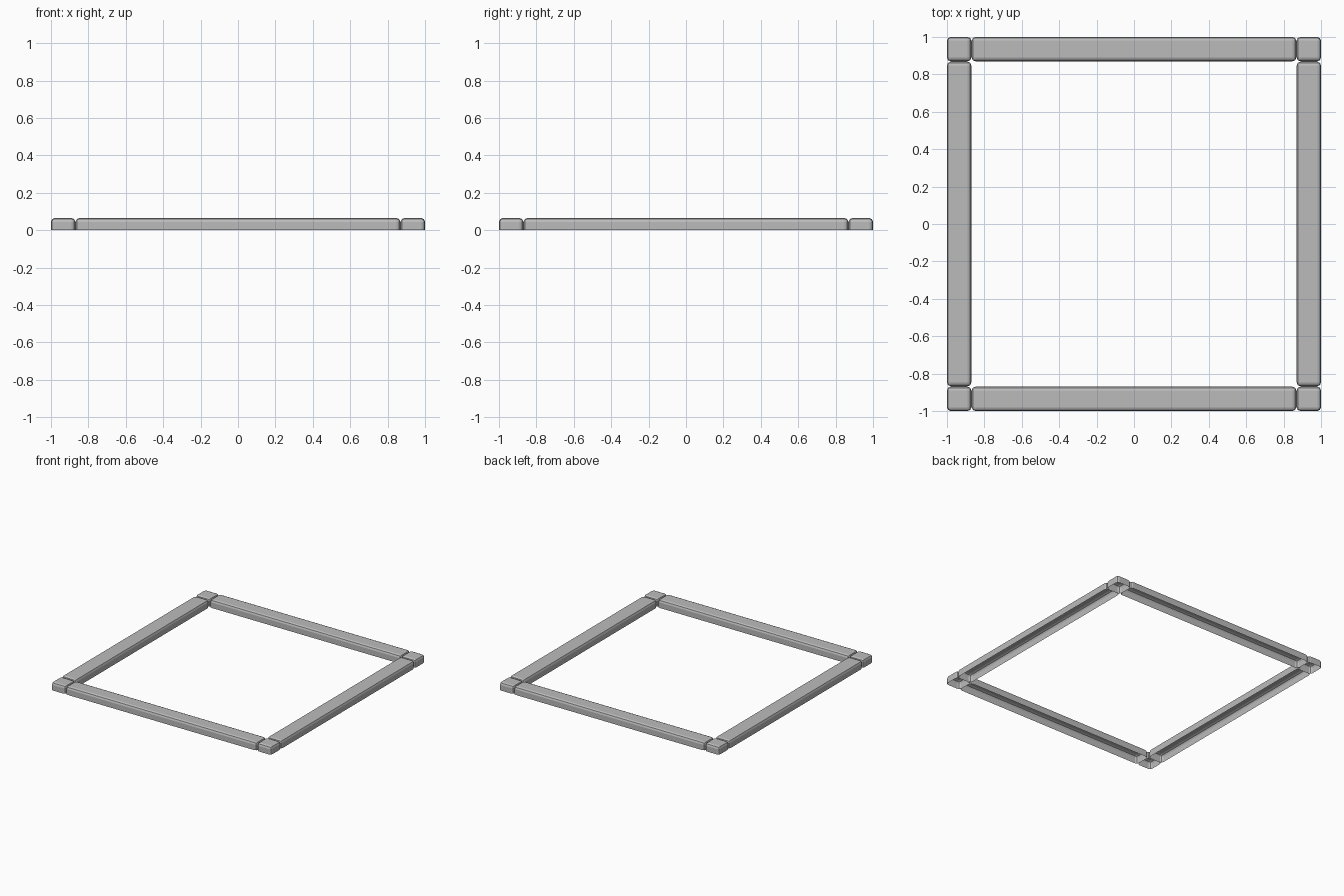
import bpy, bmesh

if "Cube" in bpy.data.objects:
    bpy.data.objects.remove(bpy.data.objects["Cube"])

W, H, L = 0.13, 0.065, 1.735   # rail width, height, length
C = 0.935                      # centre line of the frame

stone = bpy.data.materials.new("mid_grey")
stone.diffuse_color = (0.5, 0.5, 0.5, 1)
stone.use_nodes = True
stone.node_tree.nodes["Principled BSDF"].inputs["Base Color"].default_value = stone.diffuse_color


def kerb(name, x, y, sx, sy):
    """Hollow, open-bottomed block with rounded top and upright edges."""
    bm = bmesh.new()
    bmesh.ops.create_cube(bm, size=1)
    for v in bm.verts:
        v.co = (v.co.x * sx, v.co.y * sy, (v.co.z + 0.5) * H)
    bottom = [f for f in bm.faces if f.normal.z < -0.5]
    bmesh.ops.delete(bm, geom=bottom, context='FACES_ONLY')
    edges = [e for e in bm.edges if max(v.co.z for v in e.verts) > H / 2]
    bmesh.ops.bevel(bm, geom=edges, offset=0.02, offset_type='OFFSET',
                    segments=2, profile=0.5, affect='EDGES')
    me = bpy.data.meshes.new(name)
    bm.to_mesh(me)
    bm.free()
    me.materials.append(stone)
    ob = bpy.data.objects.new(name, me)
    ob.location = (x, y, 0)
    bpy.context.collection.objects.link(ob)


# Long rails and corner blocks
for s, fb, lr in ((-1, "front", "left"), (1, "back", "right")):
    kerb(fb + "_rail", 0, s * C, L, W)
    kerb(lr + "_rail", s * C, 0, W, L)
    for t, side in ((-1, "left"), (1, "right")):
        kerb(fb + "_" + side + "_corner", t * C, s * C, W, W)
